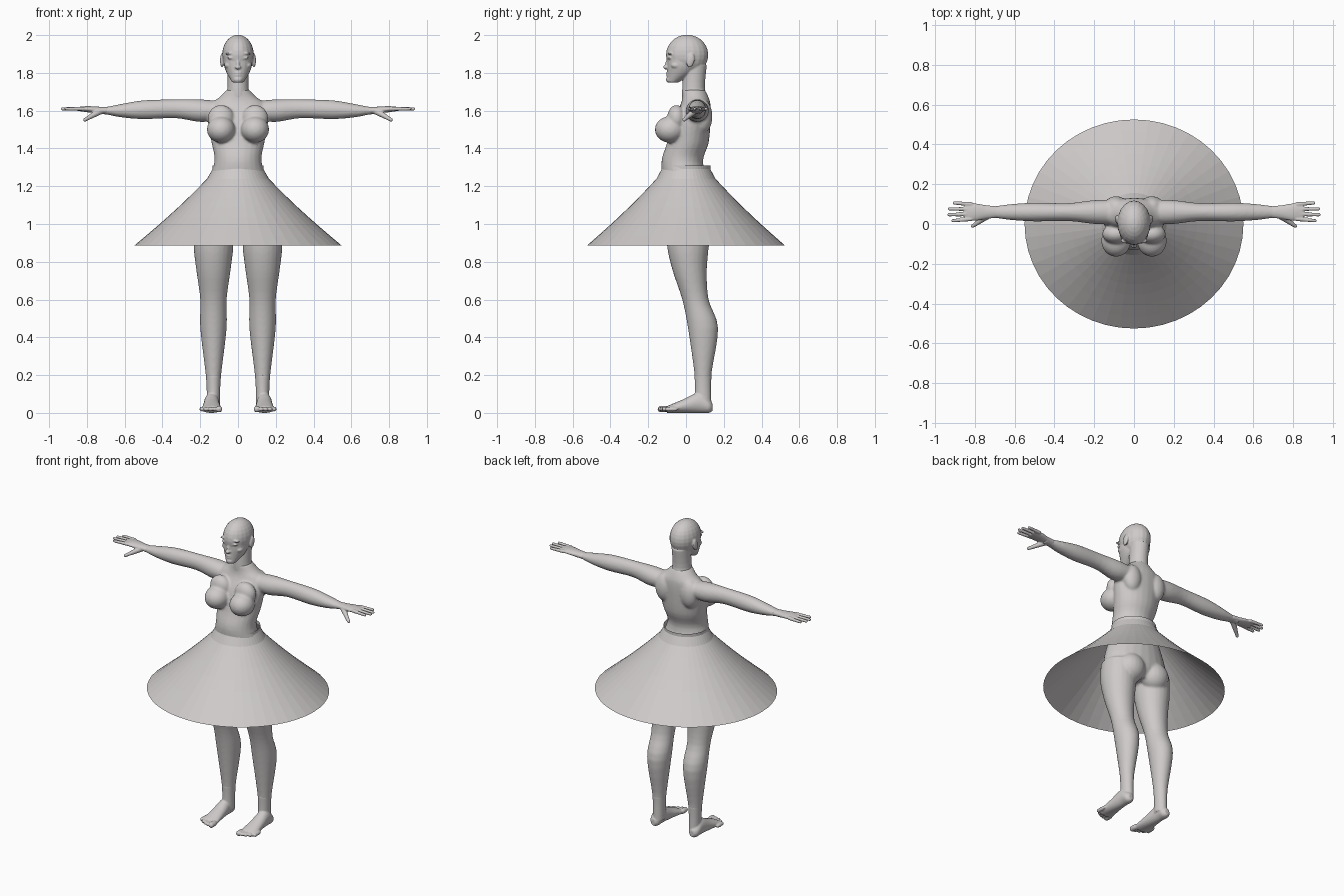
import bpy, bmesh, math
from mathutils import Matrix, Vector

default_cube = bpy.data.objects.get("Cube")
if default_cube:
    bpy.data.objects.remove(default_cube)

warm_grey = bpy.data.materials.new("warm grey")
warm_grey.use_nodes = True
colour = (.62, .59, .59, 1)
warm_grey.diffuse_color = colour
warm_grey.node_tree.nodes["Principled BSDF"].inputs["Base Color"].default_value = colour


def ring(along, wide, deep, shift=0):
    """Elliptical section; shift moves it along its second direction."""
    return Vector((along, wide, deep, shift))


def smooth_path(rings, steps=4):
    """Catmull-Rom curve through the sections."""
    path = []
    for i in range(len(rings) - 1):
        before, start, end = rings[max(i - 1, 0)], rings[i], rings[i + 1]
        after = rings[min(i + 2, len(rings) - 1)]
        leave, arrive = (end - before) / 2, (after - start) / 2
        for step in range(steps):
            t = step / steps
            ease = t * t * (3 - 2 * t)
            path.append(start.lerp(end, ease)
                        + leave * t * (1 - t) ** 2 - arrive * t * t * (1 - t))
    return path + [rings[-1]]


def bridge(bm, loops):
    """Join neighbouring loops of vertices with quads."""
    for lower, upper in zip(loops, loops[1:]):
        for k in range(len(lower)):
            bm.faces.new((lower[k - 1], lower[k], upper[k], upper[k - 1]))


def loft(bm, axis, centre, *rings, sides=24):
    """Closed tube of elliptical sections along one axis."""
    loops = []
    for along, wide, deep, shift in smooth_path(rings):
        loop = []
        for k in range(sides):
            angle = math.tau * k / sides
            place = [centre[0] + wide * math.cos(angle),
                     centre[1] + shift + deep * math.sin(angle)]
            place.insert("xyz".index(axis), along)
            loop.append(bm.verts.new(place))
        loops.append(loop)
    bridge(bm, loops)
    bm.faces.new(loops[0])
    bm.faces.new(loops[-1])


def blob(bm, place, size, tilt=0, axis="X"):
    """Ellipsoid, tilted in degrees."""
    matrix = (Matrix.Translation(place) @ Matrix.Rotation(math.radians(tilt), 4, axis)
              @ Matrix.Diagonal(size).to_4x4())
    bmesh.ops.create_uvsphere(bm, u_segments=20, v_segments=14, radius=1, matrix=matrix)


def finish(name, bm):
    """Turn the parts into one object."""
    bmesh.ops.recalc_face_normals(bm, faces=bm.faces)
    mesh = bpy.data.meshes.new(name)
    bm.to_mesh(mesh)
    bm.free()
    mesh.materials.append(warm_grey)
    part = bpy.data.objects.new(name, mesh)
    bpy.context.collection.objects.link(part)
    return part


def sculpt(part, detail, softness):
    """Mirror the left half, fuse everything and soften the joins."""
    mirror = part.modifiers.new("both sides", "MIRROR")
    mirror.use_mirror_merge = False
    fuse = part.modifiers.new("fuse", "REMESH")
    fuse.mode = "VOXEL"
    fuse.voxel_size = detail
    fuse.use_smooth_shade = True
    soften = part.modifiers.new("soften", "SMOOTH")
    soften.factor = .5
    soften.iterations = softness


middle = (0, 0)
arm_line = (.06, 1.6)
leg_line = (.13, .09)

# Torso with bust, shoulder blades and buttocks
bm = bmesh.new()
loft(bm, "z", middle,
     ring(along=1.71, wide=.06, deep=.06, shift=.04),
     ring(along=1.67, wide=.1, deep=.07, shift=.05),
     ring(along=1.63, wide=.15, deep=.08, shift=.05),
     ring(along=1.55, wide=.16, deep=.1, shift=.03),
     ring(along=1.43, wide=.14, deep=.11, shift=.01),
     ring(along=1.33, wide=.125, deep=.11, shift=-.02),
     ring(along=1.2, wide=.165, deep=.12),
     ring(along=1, wide=.22, deep=.13, shift=.01),
     ring(along=.92, wide=.14, deep=.09, shift=.01))
blob(bm, place=(.09, -.085, 1.5), size=(.075, .08, .07))
blob(bm, place=(.09, -.05, 1.56), size=(.07, .05, .07))
blob(bm, place=(.09, .08, .96), size=(.09, .08, .09))
blob(bm, place=(.09, .09, 1.57), size=(.06, .05, .09))

# Arm down to the wrist
loft(bm, "x", arm_line,
     ring(along=.1, wide=.06, deep=.05),
     ring(along=.2, wide=.06, deep=.06),
     ring(along=.33, wide=.045, deep=.05, shift=.01),
     ring(along=.5, wide=.047, deep=.05, shift=.005),
     ring(along=.62, wide=.04, deep=.035),
     ring(along=.7, wide=.03, deep=.02),
     ring(along=.75, wide=.03, deep=.02))

# Leg down to the heel
loft(bm, "z", leg_line,
     ring(along=1, wide=.1, deep=.11, shift=-.08),
     ring(along=.88, wide=.105, deep=.11, shift=-.08),
     ring(along=.75, wide=.09, deep=.09, shift=-.07),
     ring(along=.6, wide=.07, deep=.07, shift=-.04),
     ring(along=.45, wide=.07, deep=.08),
     ring(along=.22, wide=.043, deep=.047),
     ring(along=.13, wide=.036, deep=.043),
     ring(along=.06, wide=.036, deep=.045))
sculpt(finish("body", bm), detail=.007, softness=7)

# Head: cranium, jaw and neck
bm = bmesh.new()
blob(bm, place=(0, .006, 1.895), size=(.084, .112, .107))
loft(bm, "z", middle,
     ring(along=1.75, wide=.03, deep=.03, shift=-.07),
     ring(along=1.8, wide=.06, deep=.07, shift=-.03),
     ring(along=1.85, wide=.075, deep=.08, shift=-.02),
     ring(along=1.92, wide=.07, deep=.08, shift=-.02))
loft(bm, "z", middle,
     ring(along=1.66, wide=.07, deep=.07, shift=.05),
     ring(along=1.72, wide=.056, deep=.06, shift=.04),
     ring(along=1.84, wide=.056, deep=.06, shift=.05))

# Face: chin, nose, lips, eyelid, brow, cheek and ear
blob(bm, place=(0, -.09, 1.765), size=(.024, .016, .016))
blob(bm, place=(0, -.1, 1.85), size=(.009, .01, .036), tilt=-18)
blob(bm, place=(0, -.107, 1.83), size=(.016, .014, .01))
for height in (1.8, 1.787):
    blob(bm, place=(0, -.09, height), size=(.023, .014, .007))
blob(bm, place=(.036, -.085, 1.88), size=(.02, .014, .008))
blob(bm, place=(.037, -.084, 1.905), size=(.032, .014, .007), tilt=8, axis="Y")
blob(bm, place=(.05, -.05, 1.84), size=(.022, .03, .018))
blob(bm, place=(.085, .024, 1.866), size=(.01, .021, .037), tilt=-12)
sculpt(finish("head", bm), detail=.0045, softness=2)

# Hand: palm, four fingers by rule, and a thumb stepping forward and down
bm = bmesh.new()
loft(bm, "x", arm_line,
     ring(along=.69, wide=.03, deep=.02),
     ring(along=.74, wide=.034, deep=.018, shift=.003),
     ring(along=.8, wide=.044, deep=.016, shift=.008),
     ring(along=.85, wide=.04, deep=.01, shift=.009))
for finger in range(4):
    tip = .94 - .012 * (finger - 1.6) ** 2
    knuckle = Vector((.82, .1 - .025 * finger, 1.61))
    end = Vector((tip, knuckle.y + .006 - .005 * finger, 1.61))
    for step in range(12):
        radius = .011 - .0002 * step
        blob(bm, knuckle.lerp(end, step / 12), (radius * 1.2, radius, radius))
thumb_root, thumb_tip = Vector((.73, .045, 1.597)), Vector((.81, -.01, 1.552))
for step in range(9):
    radius = .018 - .001 * step
    blob(bm, thumb_root.lerp(thumb_tip, step / 8), (radius, radius, radius))
sculpt(finish("hands", bm), detail=.0045, softness=2)

# Foot: every section rests on the ground; five toes by rule
bm = bmesh.new()
foot_line = (.14, 0)
loft(bm, "y", foot_line,
     ring(along=.14, wide=.015, deep=.02, shift=.03),
     ring(along=.12, wide=.033, deep=.036, shift=.036),
     ring(along=.07, wide=.038, deep=.054, shift=.054),
     ring(along=-.01, wide=.045, deep=.037, shift=.037),
     ring(along=-.1, wide=.054, deep=.018, shift=.018))
loft(bm, "z", leg_line,
     ring(along=.2, wide=.04, deep=.045),
     ring(along=.13, wide=.036, deep=.043),
     ring(along=.04, wide=.035, deep=.045))
for toe in range(5):
    radius = .012 if toe else .017
    across, tip = .1 + .023 * toe, .0025 * toe * toe - .15
    blob(bm, place=(across, tip + .035, .02), size=(radius, .035, radius))
    blob(bm, place=(across, tip + radius, .02), size=(radius, radius, radius))
sculpt(finish("feet", bm), detail=.005, softness=2)

# Skirt: open shell with a straight waistband and a flare that opens to the hem
bm = bmesh.new()
sides, rows = 48, 8
waist, waist_height, hem_height, squash = .135, 1.29, .885, .955
profile = [(waist, waist_height + .02), (waist, waist_height)]
for row in range(1, rows + 1):
    t = row / rows
    flare = .115 + .435 * t - .015 * math.sin(math.pi * t)
    profile.append((flare, waist_height + (hem_height - waist_height) * t))
loops = []
for radius, height in profile:
    angles = [math.tau * k / sides for k in range(sides)]
    loops.append([bm.verts.new((radius * math.cos(a), radius * squash * math.sin(a), height))
                  for a in angles])
bridge(bm, loops)
finish("skirt", bm)
